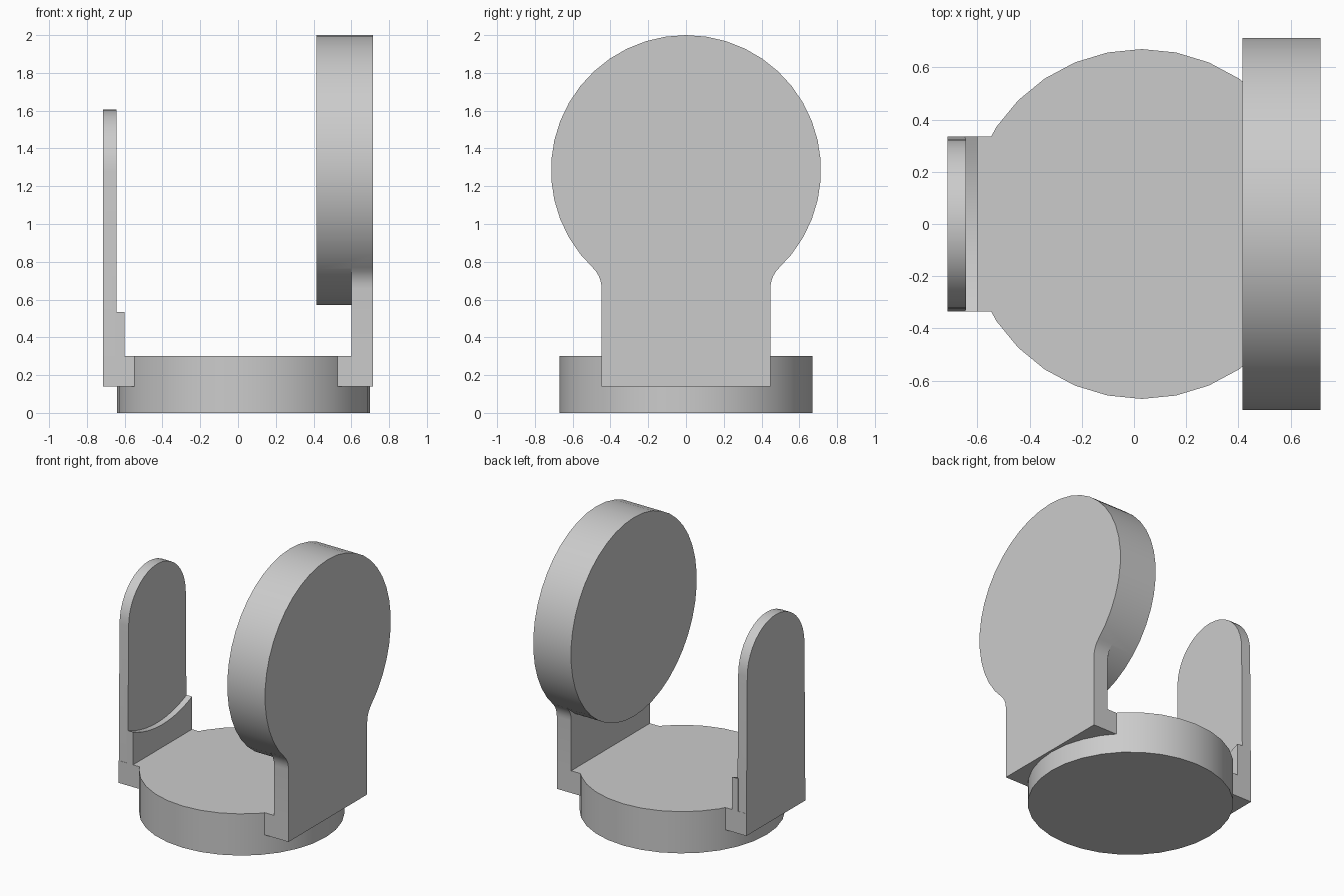
import bpy, bmesh
from math import sin, cos, pi, sqrt, atan2

cube = bpy.data.objects.get("Cube")
if cube:
    bpy.data.objects.remove(cube, do_unlink=True)

grey = bpy.data.materials.new("light_grey")
grey.use_nodes = True
colour = (0.6, 0.6, 0.6, 1)
grey.diffuse_color = colour
grey.node_tree.nodes["Principled BSDF"].inputs["Base Color"].default_value = colour


def arc(cy, cz, r, a0, a1, n):
    return [(cy + r * cos(a0 + (a1 - a0) * i / n), cz + r * sin(a0 + (a1 - a0) * i / n))
            for i in range(n + 1)]


def prism(name, outline, lo, hi, axis="X"):
    """Extrude a closed outline along X (outline in y, z) or Z (outline in x, y)."""
    bm = bmesh.new()
    place = (lambda u, v, d: (d, u, v)) if axis == "X" else (lambda u, v, d: (u, v, d))
    face = bm.faces.new([bm.verts.new(place(u, v, lo)) for u, v in outline])
    new = bmesh.ops.extrude_face_region(bm, geom=[face])["geom"]
    shift = place(0, 0, hi - lo)
    bmesh.ops.translate(bm, vec=shift, verts=[g for g in new if isinstance(g, bmesh.types.BMVert)])
    bmesh.ops.recalc_face_normals(bm, faces=bm.faces)
    mesh = bpy.data.meshes.new(name)
    bm.to_mesh(mesh)
    bm.free()
    mesh.materials.append(grey)
    obj = bpy.data.objects.new(name, mesh)
    bpy.context.collection.objects.link(obj)
    return obj


def activate(obj):
    bpy.ops.object.select_all(action="DESELECT")
    obj.select_set(True)
    bpy.context.view_layer.objects.active = obj


def combine(obj, other, operation="UNION", keep=False):
    activate(obj)
    mod = obj.modifiers.new("combine", "BOOLEAN")
    mod.operation, mod.solver, mod.object = operation, "EXACT", other
    bpy.ops.object.modifier_apply(modifier=mod.name)
    if not keep:
        bpy.data.objects.remove(other, do_unlink=True)


def rectangle(half, z0, z1):
    return [(-half, z0), (half, z0), (half, z1), (-half, z1)]


foot_z, deck_z = 0.14, 0.30

# Round base
base = prism("round_base", arc(0.03, 0, 0.67, 0, 2 * pi, 32)[:-1], 0, deck_z, "Z")

# Large disc on a filleted neck, with a foot hugging the base
neck, radius, mid_z, tangent_z = 0.447, 0.715, 1.285, 0.66
drop = mid_z - tangent_z
fillet = (neck ** 2 + drop ** 2 - radius ** 2) / (2 * (radius - neck))
turn = atan2(drop, -(neck + fillet))
side = arc(neck + fillet, tangent_z, fillet, pi, turn, 5)
neck_outline = [(-neck, foot_z), (neck, foot_z)] + side + [(-y, z) for y, z in reversed(side)]
paddle = prism("large_disc_support", arc(0, mid_z, radius, pi / 2, 2.5 * pi, 42)[:-1], 0.415, 0.715)
combine(paddle, prism("neck", neck_outline, 0.60, 0.715))
combine(paddle, prism("foot", rectangle(neck, foot_z, deck_z), 0.50, 0.715))
combine(paddle, base, "DIFFERENCE", keep=True)

# Slim round-topped plate with a hollowed step and a foot
half, tip = 0.335, 0.325
plate_outline = [(-half, foot_z), (half, foot_z)] + arc(0, 1.28, tip, 0, pi, 20)
plate = prism("slim_plate_support", plate_outline, -0.715, -0.643)
hollow = 0.82
step_angle = atan2(half, sqrt(hollow ** 2 - half ** 2))
centre_z = 0.535 + hollow * cos(step_angle)
step_top = arc(0, centre_z, hollow, -pi / 2 + step_angle, -pi / 2 - step_angle, 12)
combine(plate, prism("step", [(-half, foot_z), (half, foot_z)] + step_top, -0.65, -0.60))
combine(plate, prism("foot", rectangle(half, foot_z, deck_z), -0.715, -0.52))
combine(plate, base, "DIFFERENCE", keep=True)

for obj in (base, paddle, plate):
    activate(obj)
    bpy.ops.object.shade_smooth_by_angle(angle=pi / 6)
